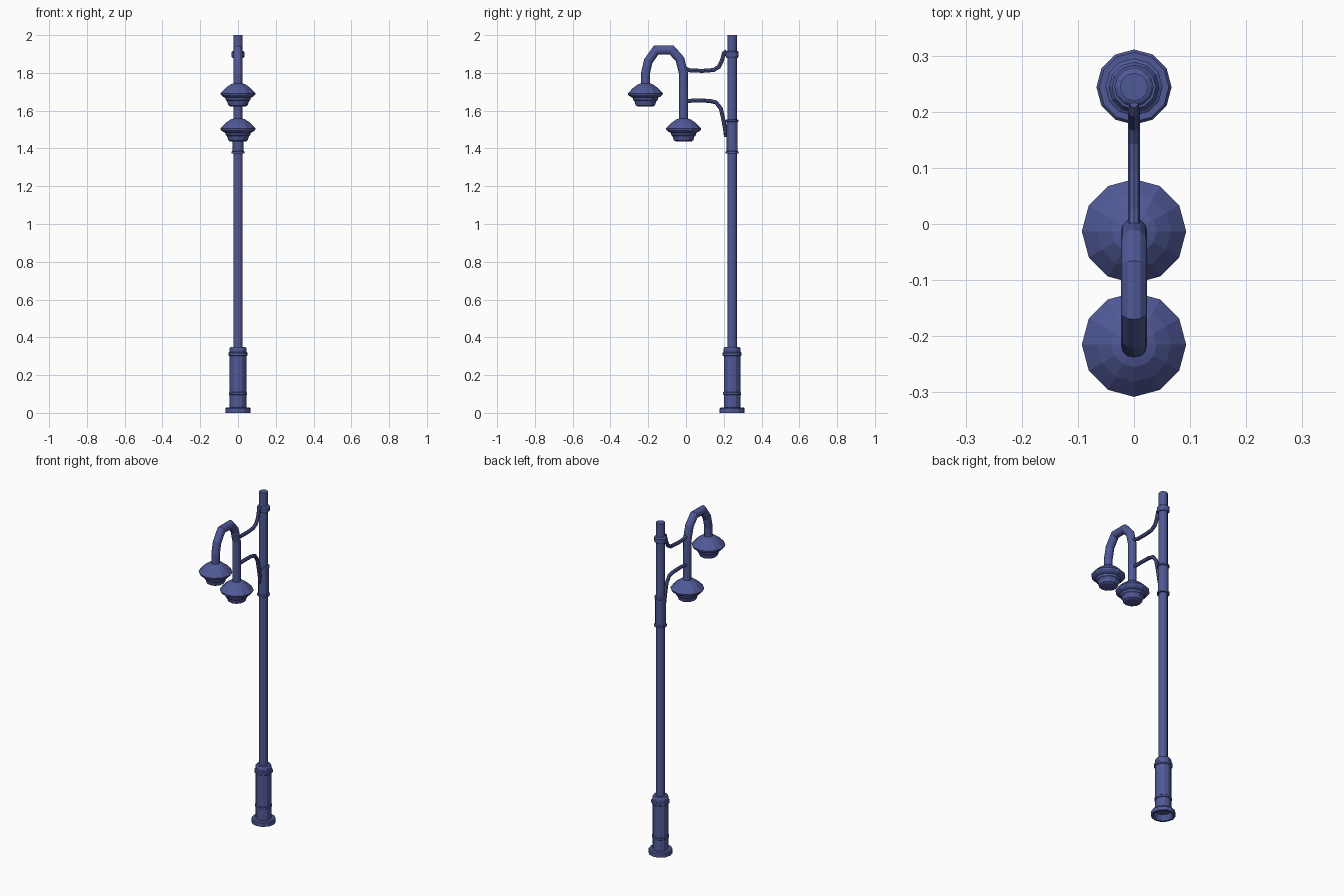
import bpy, bmesh, math
from mathutils import Vector

if "Cube" in bpy.data.objects:
    bpy.data.objects.remove(bpy.data.objects["Cube"])

paint = bpy.data.materials.new("blue_paint")
paint.diffuse_color = (0.08, 0.1, 0.31, 1)
paint.use_nodes = True
paint.node_tree.nodes["Principled BSDF"].inputs["Base Color"].default_value = paint.diffuse_color
POLE_Y = 0.244


def skin(name, rings):
    """Join equal-sized rings of points into a capped mesh."""
    bm = bmesh.new()
    loops = [[bm.verts.new(p) for p in ring] for ring in rings]
    n = len(loops[0])
    for a, b in zip(loops, loops[1:]):
        for i in range(n):
            j = (i + 1) % n
            bm.faces.new((a[i], a[j], b[j], b[i]))
    bm.faces.new(loops[0])
    bm.faces.new(loops[-1])
    bmesh.ops.recalc_face_normals(bm, faces=bm.faces)
    mesh = bpy.data.meshes.new(name)
    bm.to_mesh(mesh)
    bm.free()
    mesh.materials.append(paint)
    obj = bpy.data.objects.new(name, mesh)
    bpy.context.collection.objects.link(obj)
    return obj


def lathe(name, profile, y, z=0, sides=12):
    """Revolve (radius, height) points about a vertical axis."""
    ang = [2 * math.pi * i / sides for i in range(sides)]
    return skin(name, [[(r * math.cos(a), y + r * math.sin(a), z + h) for a in ang]
                       for r, h in profile])


def tube(name, path, radii, sides=12):
    """Sweep a round section along (y, z) points with mitred corners."""
    pts = [Vector((0, y, z)) for y, z in path]
    side = Vector((1, 0, 0))
    rings = []
    for i, p in enumerate(pts):
        d0 = (p - pts[max(i - 1, 0)]).normalized()
        d1 = (pts[min(i + 1, len(pts) - 1)] - p).normalized()
        t = (d0 + d1).normalized()
        miter = 1 / max(t.dot(d1 if d1.length else d0), 0.5)
        nrm = t.cross(side) * miter
        r = radii[i]
        rings.append([p + r * (math.cos(a) * side + math.sin(a) * nrm)
                      for a in (2 * math.pi * k / sides for k in range(sides))])
    return skin(name, rings)


# Base with recessed underside, foot, bands and collar
lathe("base", [(0.04, 0.03), (0.055, 0), (0.067, 0), (0.067, 0.022), (0.062, 0.028),
               (0.044, 0.028), (0.044, 0.094), (0.048, 0.097), (0.048, 0.107),
               (0.044, 0.11), (0.044, 0.3), (0.051, 0.305), (0.051, 0.318),
               (0.045, 0.322), (0.045, 0.34), (0.039, 0.35), (0.024, 0.35)], POLE_Y)

# Pole
lathe("pole", [(0.025, 0.03), (0.025, 2.0)], POLE_Y)

# Sleeve and clamp that hold the arms
lathe("sleeve", [(0.025, 1.374), (0.035, 1.374), (0.035, 1.383), (0.029, 1.386),
                 (0.029, 1.54), (0.034, 1.543), (0.034, 1.551), (0.025, 1.554)], POLE_Y)
lathe("top_clamp", [(0.025, 1.88), (0.03, 1.88), (0.035, 1.888), (0.035, 1.91),
                    (0.03, 1.915), (0.025, 1.917)], POLE_Y)

# Hooked lamp tube
hook = [(-0.215, 1.73), (-0.214, 1.80), (-0.200, 1.862), (-0.158, 1.921), (-0.076, 1.921),
        (-0.032, 1.872), (-0.014, 1.80), (-0.013, 1.54)]
tube("hooked_tube", hook, [0.0235] * len(hook))

# Thin brackets between pole and hook
upper = [(-0.01, 1.825), (0.025, 1.812), (0.09, 1.811), (0.145, 1.815), (0.174, 1.832),
         (0.190, 1.865), (0.201, 1.905), (0.213, 1.918)]
tube("upper_bracket", upper, [0.0105] * 7 + [0.007], 8)
lower = [(-0.01, 1.65), (0.05, 1.654), (0.125, 1.652), (0.16, 1.643), (0.185, 1.61),
         (0.198, 1.55), (0.207, 1.50), (0.207, 1.46)]
tube("lower_bracket", lower, [0.0105] * 7 + [0.006], 8)

# Two lamp heads: domed shade, stepped underside, lens
shade = [(0.022, 0.123), (0.04, 0.117), (0.066, 0.098), (0.093, 0.07), (0.091, 0.062),
         (0.08, 0.052), (0.068, 0.047), (0.065, 0.034), (0.058, 0.028), (0.051, 0.006),
         (0.04, 0)]
for name, y, z in (("front_lamp", -0.215, 1.622), ("rear_lamp", -0.013, 1.436)):
    lathe(name, shade, y, z)
